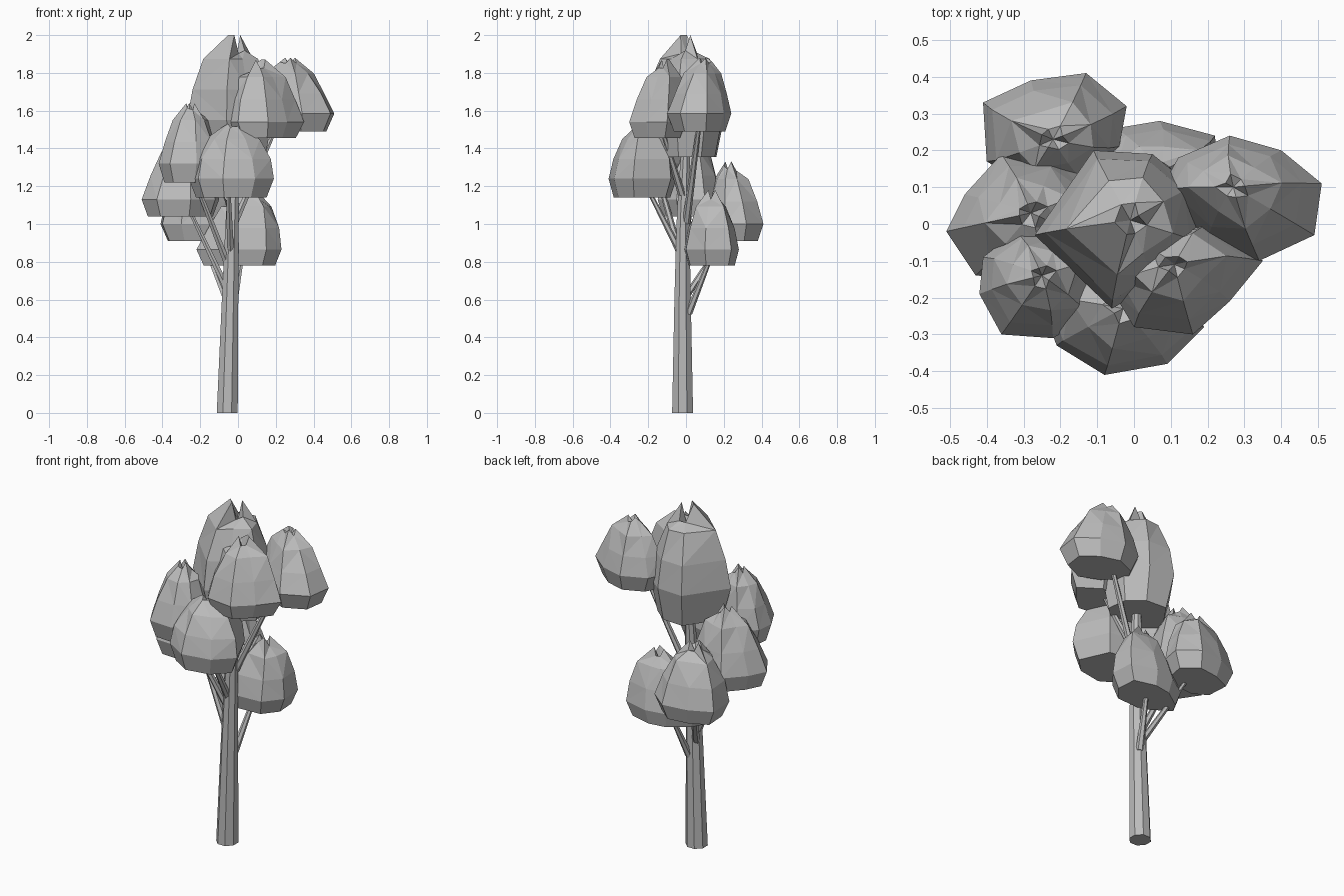
import bpy, bmesh, math, random
from mathutils import Vector

random.seed(4)
grey = bpy.data.materials.new("plain grey")
grey.diffuse_color = (0.5, 0.5, 0.5, 1)


def finish(bm, name):
    bmesh.ops.recalc_face_normals(bm, faces=bm.faces)
    me = bpy.data.meshes.new(name)
    bm.to_mesh(me)
    bm.free()
    me.materials.append(grey)
    ob = bpy.data.objects.new(name, me)
    bpy.context.collection.objects.link(ob)


def bridge(bm, a, b):
    n = len(a)
    for i in range(n):
        bm.faces.new((a[i], a[(i + 1) % n], b[(i + 1) % n], b[i]))


# Foliage bud: flat base, widest outline, tapering pleated rings, jagged dimpled tip
def foliage(name, outline, z_base, z_wide, peak, base=0.8, spike=0.04, full=1.0):
    bm = bmesh.new()
    top = Vector(peak)
    pts = [Vector((x, y, z_wide)) for x, y in outline]
    mid = sum(pts, Vector()) / len(pts)
    rise = top.z - z_wide
    floor = [bm.verts.new((mid + (p - mid) * base).xy.to_3d() + Vector((0, 0, z_base))) for p in pts]
    rings = [floor, [bm.verts.new(p) for p in pts]]
    for t, s in ((0.36, 0.84), (0.72, 0.56), (0.96, 0.2)):
        ring = []
        for i, p in enumerate(pts):
            centre = mid.lerp(top, t)
            k = s * full * random.uniform(0.97, 1.03)
            z = z_wide + rise * t
            if t > 0.5:      # pleats
                k *= 1.08 if i % 2 == 0 else 0.92
            if t > 0.9:      # raised and sunken tips
                z = top.z if i % 3 == 0 else top.z - spike * random.uniform(0.6, 1.8)
                k *= 0.7 if i % 3 == 0 else 1.1
            v = centre + (p - mid) * k
            ring.append(bm.verts.new((v.x, v.y, z)))
        rings.append(ring)
    for a, b in zip(rings, rings[1:]):
        bridge(bm, a, b)
    bm.faces.new(floor)
    dimple = bm.verts.new((top.x, top.y, top.z - 2 * spike))
    last = rings[-1]
    for i in range(len(last)):
        bm.faces.new((last[i], last[(i + 1) % len(last)], dimple))
    # fold the bent side panels into triangles
    bmesh.ops.triangulate(bm, faces=[f for f in bm.faces if len(f.verts) == 4])
    finish(bm, name)


# Tapered limb following points (x, y, z, radius)
def limb(name, path, sides):
    bm = bmesh.new()
    rings = []
    for x, y, z, r in path:
        rings.append([bm.verts.new((x + r * math.cos(a), y + r * math.sin(a), z))
                      for a in (2 * math.pi * (i + 0.5) / sides for i in range(sides))])
    for a, b in zip(rings, rings[1:]):
        bridge(bm, a, b)
    bm.faces.new(rings[0])
    bm.faces.new(rings[-1])
    finish(bm, name)


# Trunk
limb("trunk", [(-0.057, -0.018, 0, 0.06), (-0.042, -0.018, 0.6, 0.047),
               (-0.032, -0.016, 1.0, 0.037), (-0.025, -0.01, 1.2, 0.032),
               (-0.02, 0, 1.45, 0.022)], 8)

# Branches, each from trunk to a foliage bud
for i, (a, b) in enumerate([
        ((-0.06, -0.01, 0.60), (-0.20, 0.22, 0.95)),
        ((-0.03, 0.01, 0.52), (0.02, 0.13, 0.82)),
        ((-0.06, -0.02, 0.66), (-0.26, 0.02, 1.08)),
        ((-0.06, -0.02, 0.80), (-0.24, -0.15, 1.26)),
        ((-0.04, -0.03, 0.85), (-0.05, -0.20, 1.18)),
        ((-0.02, 0.0, 1.0), (0.21, 0.07, 1.53)),
        ((-0.01, -0.02, 1.15), (0.11, -0.12, 1.48))]):
    limb("branch_%d" % (i + 1), [(*a, 0.022), (*b, 0.012)], 6)

# Foliage buds
foliage("top_foliage", [(-0.27, -0.03), (-0.11, 0.20), (0.05, 0.19), (0.16, 0.10),
                        (0.18, -0.05), (0.06, -0.16), (-0.06, -0.23)],
        1.355, 1.55, (-0.01, 0.01, 2.0), 0.8, 0.06, 1.06)
foliage("upper_front_foliage", [(0.35, -0.10), (0.26, -0.21), (0.16, -0.30), (0.0, -0.28),
                                (-0.06, -0.18), (0.0, -0.05), (0.2, 0.0)],
        1.455, 1.54, (0.11, -0.11, 1.87))
foliage("upper_right_foliage", [(0.51, 0.11), (0.40, 0.20), (0.26, 0.24), (0.12, 0.18),
                                (0.07, 0.09), (0.2, -0.04), (0.34, -0.10), (0.49, -0.03)],
        1.49, 1.585, (0.27, 0.10, 1.88), 0.8, 0.02, 0.96)
foliage("front_foliage", [(0.19, -0.28), (0.09, -0.38), (-0.08, -0.41), (-0.21, -0.33),
                          (-0.26, -0.2), (-0.1, -0.05), (0.1, -0.08)],
        1.14, 1.24, (-0.03, -0.23, 1.53), 0.83, 0.02, 1.06)
foliage("left_front_foliage", [(-0.42, -0.19), (-0.36, -0.30), (-0.22, -0.31), (-0.12, -0.25),
                               (-0.1, -0.1), (-0.2, -0.02), (-0.32, -0.02), (-0.41, -0.09)],
        1.22, 1.32, (-0.25, -0.14, 1.64))
foliage("left_foliage", [(-0.51, -0.02), (-0.43, -0.14), (-0.25, -0.15), (-0.12, -0.05),
                         (-0.1, 0.1), (-0.22, 0.18), (-0.36, 0.19), (-0.46, 0.08)],
        1.04, 1.13, (-0.28, 0.03, 1.48), 0.84, 0.04, 0.95)
foliage("back_left_foliage", [(-0.41, 0.33), (-0.28, 0.39), (-0.13, 0.41), (-0.02, 0.32),
                              (-0.04, 0.21), (-0.14, 0.12), (-0.3, 0.11), (-0.40, 0.17)],
        0.91, 1.0, (-0.22, 0.23, 1.33), 0.8, 0.03)
foliage("back_right_foliage", [(0.22, 0.24), (0.07, 0.28), (-0.05, 0.26), (-0.18, 0.17),
                               (-0.22, 0.1), (-0.05, -0.01), (0.15, 0.0), (0.23, 0.1)],
        0.78, 0.865, (0.07, 0.14, 1.18), 0.84)
